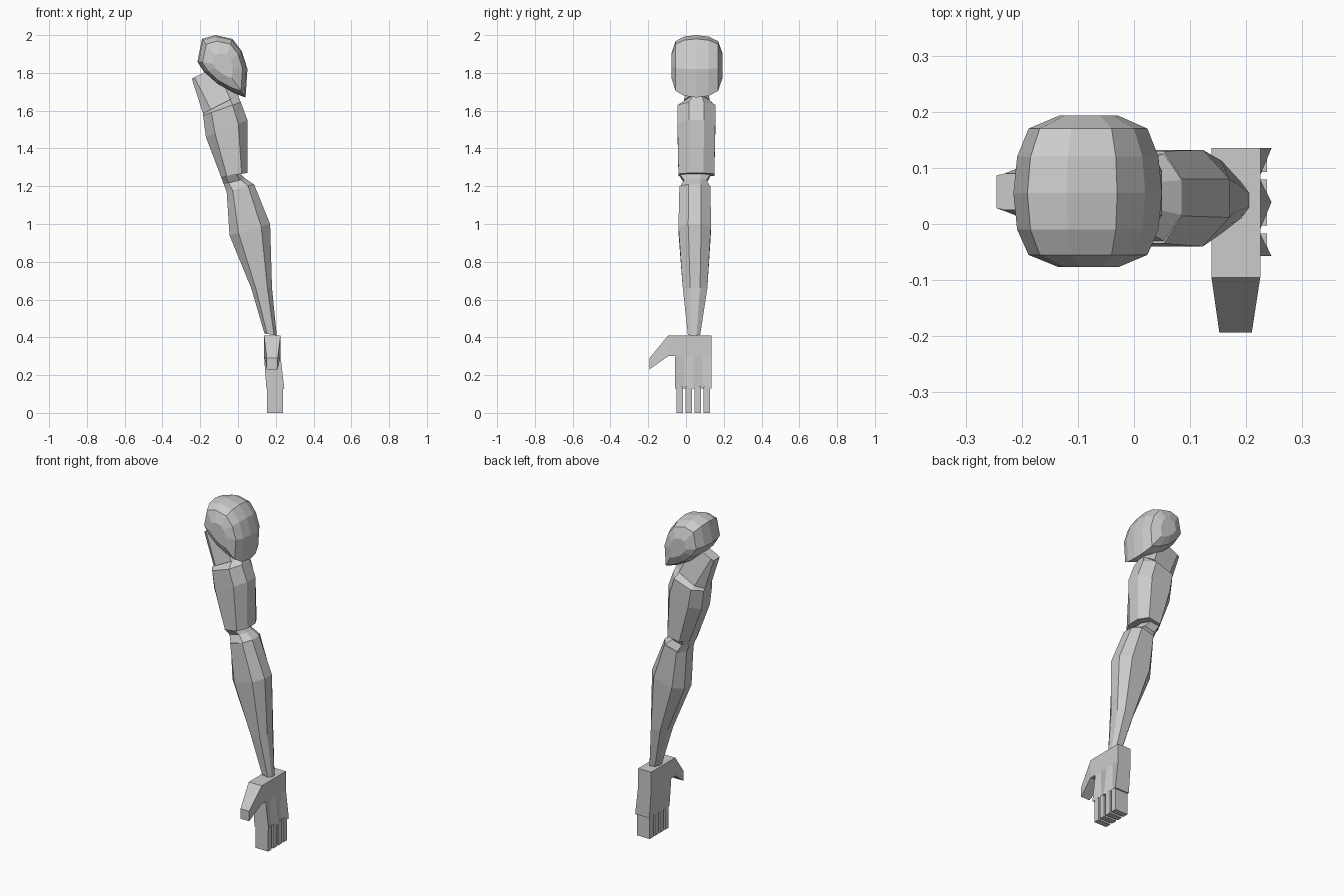
import bpy, bmesh

if "Cube" in bpy.data.objects:
    bpy.data.objects.remove(bpy.data.objects["Cube"])


def make(name, bm):
    bmesh.ops.recalc_face_normals(bm, faces=bm.faces[:])
    me = bpy.data.meshes.new(name)
    bm.to_mesh(me)
    bm.free()
    ob = bpy.data.objects.new(name, me)
    bpy.context.collection.objects.link(ob)
    return ob


def loft(name, rings):
    """Skin a list of equal-length point rings and cap both ends."""
    bm = bmesh.new()
    rs = [[bm.verts.new(p) for p in r] for r in rings]
    n = len(rs[0])
    for a, b in zip(rs, rs[1:]):
        for i in range(n):
            j = (i + 1) % n
            bm.faces.new((a[i], a[j], b[j], b[i]))
    bm.faces.new(rs[0])
    bm.faces.new(rs[-1])
    return make(name, bm)


def octagon(left, right, y0, y1, fx=0.22, fy=0.3):
    """Tilted chamfered ring between a left and a right (x, z) point."""
    uv = [(0, fy), (fx, 0), (1 - fx, 0), (1, fy),
          (1, 1 - fy), (1 - fx, 1), (fx, 1), (0, 1 - fy)]
    return [(left[0] + (right[0] - left[0]) * u,
             y0 + (y1 - y0) * v,
             left[1] + (right[1] - left[1]) * u) for u, v in uv]


def rect(x0, x1, y0, y1, z):
    return [(x0, y0, z), (x1, y0, z), (x1, y1, z), (x0, y1, z)]


# Shoulder pad: one outline scaled along y
outline = [(-0.19, 1.98), (-0.12, 2.0), (-0.03, 1.98), (0.02, 1.915),
           (0.05, 1.82), (0.04, 1.67), (-0.03, 1.695), (-0.11, 1.74),
           (-0.18, 1.805), (-0.215, 1.86)]
cx, cz = -0.08, 1.84
stations = [(-0.077, .4), (-0.055, .8), (-0.01, .95), (0.055, 1),
            (0.12, .95), (0.17, .8), (0.193, .4)]
loft("shoulder_pad", [[(cx + (x - cx) * s, y, cz + (z - cz) * s)
                       for x, z in outline] for y, s in stations])

# Wedge that joins the shoulder to the body
loft("shoulder_joint", [
    octagon((-0.245, 1.77), (-0.10, 1.84), 0.025, 0.09, 0.1, 0.05),
    octagon((-0.185, 1.585), (0.0, 1.68), -0.01, 0.125)])

# Upper arm
loft("upper_arm", [
    octagon((-0.185, 1.585), (0.0, 1.68), 0.0, 0.12),
    octagon((-0.185, 1.575), (0.015, 1.645), -0.045, 0.155),
    octagon((-0.17, 1.46), (0.05, 1.55), -0.045, 0.155),
    octagon((-0.09, 1.25), (0.05, 1.27), -0.04, 0.15)])

# Elbow
loft("elbow", [
    octagon((-0.09, 1.25), (0.01, 1.27), -0.035, 0.13),
    octagon((-0.075, 1.21), (0.04, 1.24), -0.01, 0.11),
    octagon((-0.06, 1.17), (0.085, 1.21), -0.03, 0.125)])

# Forearm
loft("forearm", [
    octagon((-0.06, 1.17), (0.085, 1.21), -0.035, 0.13),
    octagon((-0.045, 0.94), (0.17, 1.0), -0.04, 0.132),
    octagon((0.07, 0.66), (0.18, 0.66), -0.017, 0.113),
    octagon((0.14, 0.42), (0.205, 0.41), 0.01, 0.075)])

# Palm strips with zigzag knuckles, and one finger below each
edges = [-0.057, -0.009, 0.039, 0.087, 0.135]
knuckle = [0.245, 0.222, 0.245, 0.222, 0.245]
loft("palm", [[(0.138, y, 0.41), (0.225, y, 0.41), (0.225, y, 0.3),
               (k, y, 0.13), (0.15, y, 0.13), (0.138, y, 0.3)]
              for y, k in zip(edges, knuckle)])
for i, (a, b) in enumerate(zip(edges, edges[1:])):
    loft(f"finger_{i + 1}", [rect(0.153, 0.237, a + 0.006, b - 0.008, z)
                             for z in (0.14, 0.0)])

# Thumb: three sections running out towards the front
loft("thumb", [[(x0, y, zt), (x1, y, zt), (x1, y, zb), (x0, y, zb)]
               for y, x0, x1, zt, zb in [(-0.057, .138, .225, .41, .3),
                                         (-0.095, .138, .225, .41, .3),
                                         (-0.193, .152, .21, .29, .23)]])
